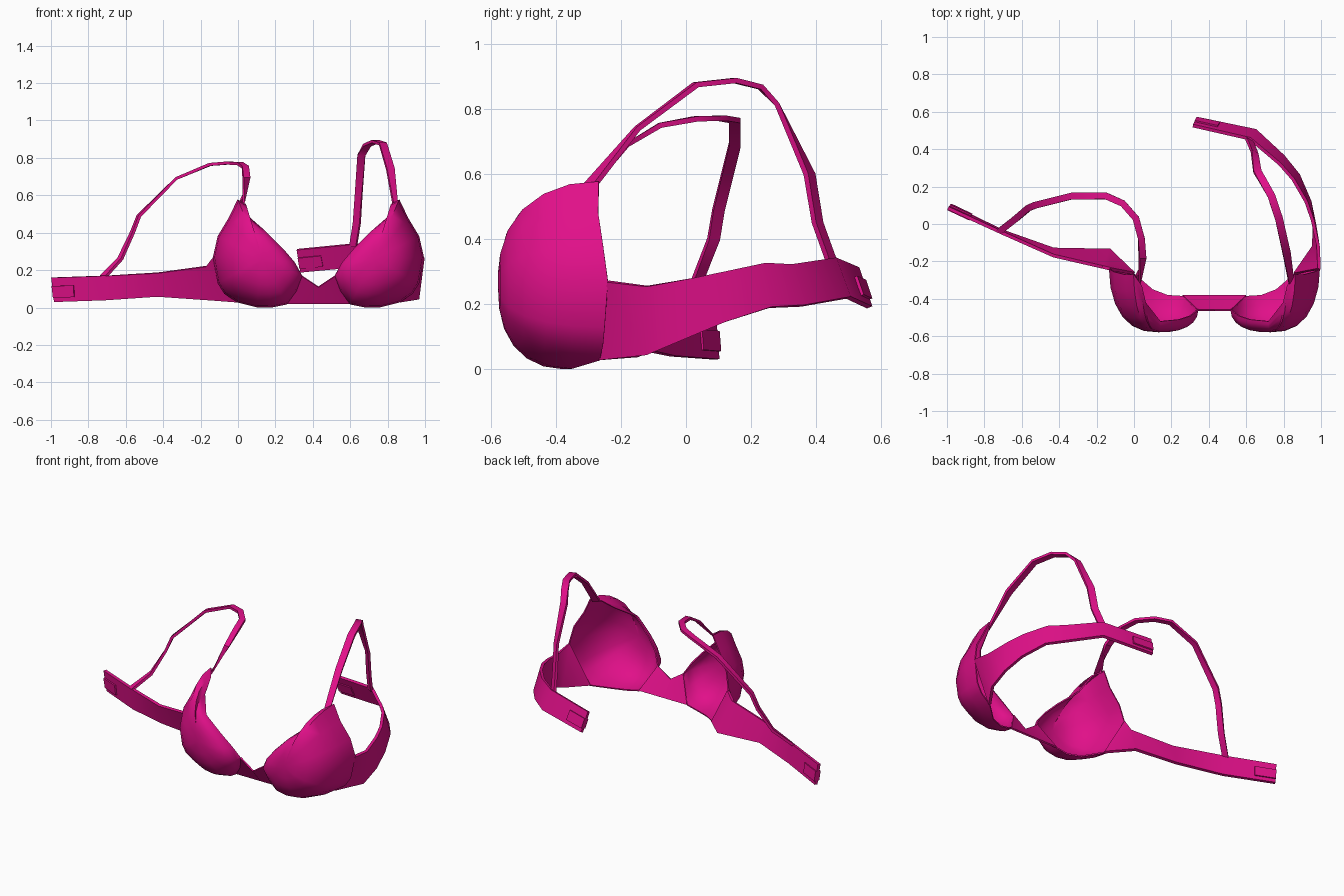
import bpy, bmesh
from math import sin, cos, pi
from mathutils import Vector as V

if "Cube" in bpy.data.objects:
    bpy.data.objects.remove(bpy.data.objects["Cube"])

pink = bpy.data.materials.new("magenta")
pink.diffuse_color = (0.75, 0.005, 0.25, 1)
pink.use_nodes = True
pink.node_tree.nodes["Principled BSDF"].inputs["Base Color"].default_value = pink.diffuse_color
AXIS = 0.43  # mirror line between the two cups


def make(name, verts, faces, thick, angle=40):
    bm = bmesh.new()
    vs = [bm.verts.new(v) for v in verts]
    for f in faces:
        bm.faces.new([vs[i] for i in f])
    bmesh.ops.recalc_face_normals(bm, faces=bm.faces)
    me = bpy.data.meshes.new(name)
    bm.to_mesh(me)
    bm.free()
    ob = bpy.data.objects.new(name, me)
    bpy.context.collection.objects.link(ob)
    me.materials.append(pink)
    mod = ob.modifiers.new("thickness", 'SOLIDIFY')
    mod.thickness, mod.offset = thick, 0
    bpy.ops.object.select_all(action='DESELECT')
    ob.select_set(True)
    bpy.context.view_layer.objects.active = ob
    bpy.ops.object.modifier_apply(modifier=mod.name)
    bpy.ops.object.shade_smooth_by_angle(angle=angle * pi / 180)
    return ob


def ribbon(name, tops, bots, thick):
    n = len(tops)
    faces = [(i, i + 1, n + i + 1, n + i) for i in range(n - 1)]
    return make(name, list(tops) + list(bots), faces, thick)


def strap(name, path, half):
    # path rows: point followed by the direction of the strap's width
    pts = [V(r[:3]) for r in path]
    ws = [V(r[3:]).normalized() * half for r in path]
    ribbon(name, [p + w for p, w in zip(pts, ws)],
           [p - w for p, w in zip(pts, ws)], 0.016)


def clasp(name, tops, bots):
    # raised plate on the last stretch of a band
    a, b, c, d = (V(p) for p in (tops[-2], tops[-1], bots[-2], bots[-1]))
    def at(s, v):
        return a.lerp(b, s).lerp(c.lerp(d, s), v)
    ribbon(name, [at(.6, .34), at(1.0, .34)], [at(.6, .82), at(1.0, .82)], 0.034)


# Cups: rounded shells from the front peak to an irregular rim
PEAK = V((0.73, -0.575, 0.26))
RIM = [(.52, -.46, .17), (.56, -.49, .24), (.62, -.51, .31), (.72, -.52, .41),
       (.80, -.42, .48), (.82, -.33, .55), (.86, -.268, .575), (.905, -.27, .48),
       (.965, -.255, .38), (.99, -.24, .27), (.965, -.25, .13), (.93, -.255, .075),
       (.86, -.265, .03), (.76, -.35, .005), (.68, -.38, .004), (.60, -.385, .02),
       (.55, -.42, .09)]
RINGS = 6


def cup(name, side):
    verts, n = [PEAK], len(RIM)
    for k in range(1, RINGS + 1):
        t = k / RINGS * pi / 2
        out, back = sin(t) ** 0.92, (1 - cos(t)) ** 1.15
        for p in RIM:
            verts.append(V((PEAK.x + (p[0] - PEAK.x) * out,
                            PEAK.y + (p[1] - PEAK.y) * back,
                            PEAK.z + (p[2] - PEAK.z) * out)))
    if side < 0:
        verts = [V((2 * AXIS - v.x, v.y, v.z)) for v in verts]
    faces = [(0, 1 + i, 1 + (i + 1) % n) for i in range(n)]
    for k in range(RINGS - 1):
        o = 1 + k * n
        faces += [(o + i, o + (i + 1) % n, o + n + (i + 1) % n, o + n + i)
                  for i in range(n)]
    make(name, verts, faces, 0.008, 50)


cup("right_cup", 1)
cup("left_cup", -1)

# Bridge between the cups
ribbon("centre_bridge", [(.34, -.46, .17), (.43, -.462, .11), (.52, -.46, .17)],
       [(.26, -.385, .02), (.43, -.385, .02), (.60, -.385, .02)], 0.01)

# Side bands
left_top = [(-.13, -.24, .27), (-.17, -.23, .22), (-.43, -.17, .185),
            (-.70, -.05, .17), (-.995, .085, .16)]
left_bot = [(0, -.265, .03), (-.13, -.14, .04), (-.43, -.135, .06),
            (-.70, -.04, .04), (-.98, .095, .03)]
right_top = [(.99, -.24, .27), (.985, -.12, .255), (.955, .02, .28), (.92, .12, .30),
             (.85, .24, .325), (.78, .32, .32), (.62, .455, .34), (.315, .525, .31)]
right_bot = [(.86, -.265, .03), (.96, -.12, .045), (.965, 0, .095), (.94, .12, .145),
             (.88, .26, .19), (.80, .36, .195), (.65, .50, .22), (.335, .565, .19)]
ribbon("left_band", left_top, left_bot, 0.018)
ribbon("right_band", right_top, right_bot, 0.018)
clasp("left_clasp", left_top, left_bot)
clasp("right_clasp", right_top, right_bot)

# Shoulder straps
strap("right_strap", [
    (.84, -.30, .56, .55, .83, .1), (.815, -.15, .74, 1, .2, 0), (.775, .03, .875, 1, .3, 0),
    (.735, .15, .888, 1, .3, 0), (.69, .23, .868, 1, .2, 0), (.66, .28, .815, 1, 0, 0),
    (.645, .38, .60, .8, -.5, 0), (.635, .405, .45, .8, -.5, 0), (.615, .45, .325, .8, -.5, 0)],
    0.021)
strap("left_strap", [
    (.02, -.30, .56, -.55, .83, .1), (.045, -.18, .69, 1, 0, 0), (.04, -.08, .75, 1, .1, 0),
    (.01, .03, .77, .9, .4, 0), (-.06, .11, .772, .5, .8, 0), (-.15, .15, .765, .2, 1, 0),
    (-.33, .15, .69, 0, 1, 0), (-.53, .10, .49, -.3, 1, 0), (-.565, .085, .40, -.4, 1, 0),
    (-.63, .03, .26, -.5, .7, 0), (-.72, -.04, .165, -.6, .4, 0)],
    0.018)
